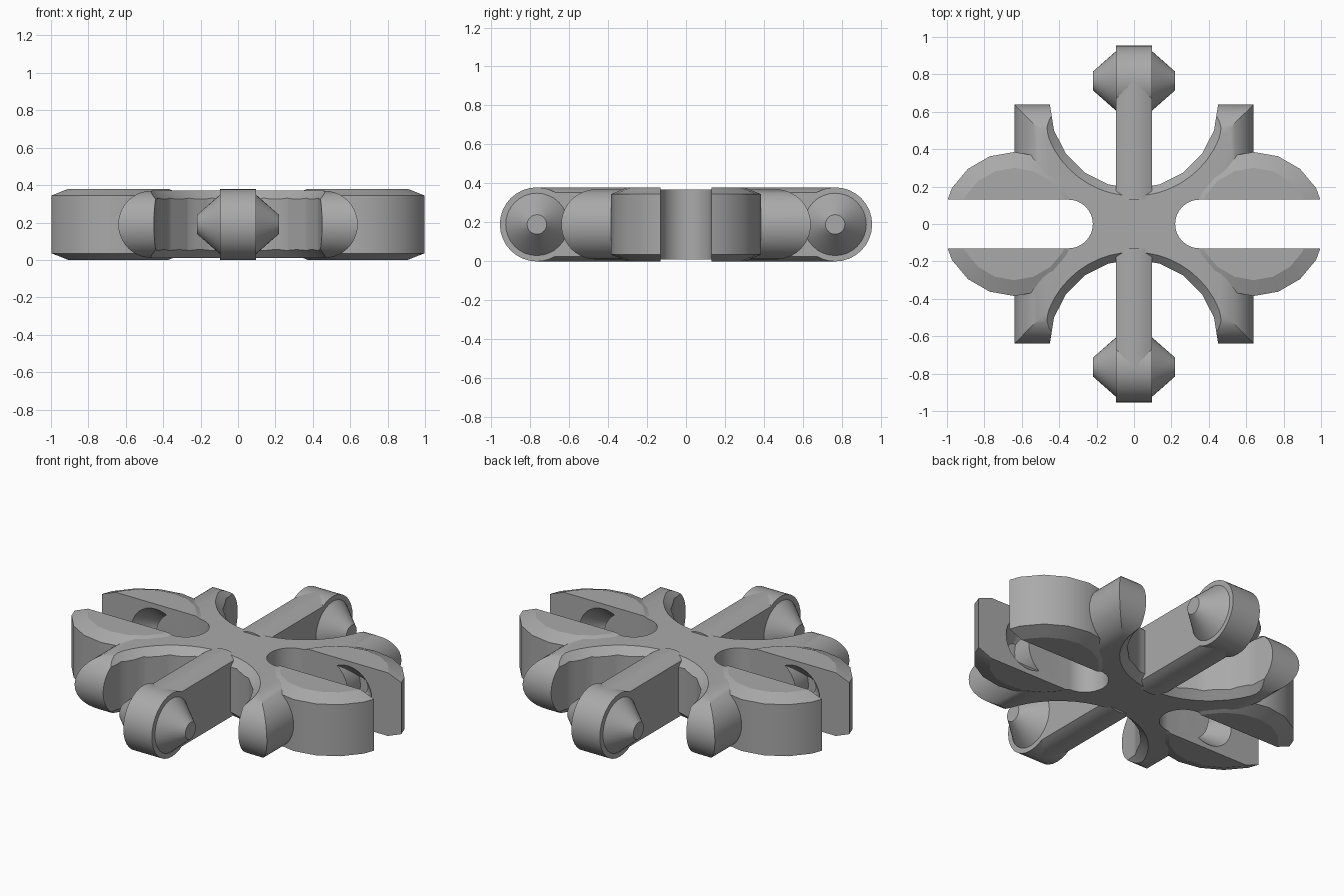
import bpy, bmesh
from math import sin, cos, pi, radians, sqrt
from mathutils import Matrix

MID = 0.19      # mid height of every part
AXES = {"z": Matrix(),
        "x": Matrix.Rotation(pi / 2, 4, "Y"),
        "y": Matrix.Rotation(-pi / 2, 4, "X")}

cube = bpy.data.objects.get("Cube")
if cube:
    bpy.data.objects.remove(cube, do_unlink=True)

grey = bpy.data.materials.new("plain grey")
grey.use_nodes = True
grey.diffuse_color = (0.4, 0.4, 0.4, 1)
grey.node_tree.nodes["Principled BSDF"].inputs["Base Color"].default_value = grey.diffuse_color


def loft(name, rings, axis, loc):
    """Skin matching closed rings of points and cap both ends."""
    bm = bmesh.new()
    loops = [[bm.verts.new(p) for p in ring] for ring in rings]
    n = len(loops[0])
    for a, b in zip(loops, loops[1:]):
        for i in range(n):
            j = (i + 1) % n
            bm.faces.new((a[i], a[j], b[j], b[i]))
    bm.faces.new(loops[0][::-1])
    bm.faces.new(loops[-1])
    bmesh.ops.transform(bm, matrix=Matrix.Translation((*loc, MID)) @ AXES[axis], verts=bm.verts)
    bmesh.ops.recalc_face_normals(bm, faces=bm.faces)
    mesh = bpy.data.meshes.new(name)
    bm.to_mesh(mesh)
    bm.free()
    mesh.materials.append(grey)
    obj = bpy.data.objects.new(name, mesh)
    bpy.context.collection.objects.link(obj)
    return obj


def lathe(name, profile, sides, axis="z", loc=(0, 0), start=0.0):
    """Turn (height, radius) pairs about an axis."""
    return loft(name, [[(r * cos(start + 2 * pi * i / sides), r * sin(start + 2 * pi * i / sides), h)
                        for i in range(sides)] for h, r in profile], axis, loc)


def prism(name, outline, low, high, axis="z", loc=(0, 0)):
    return loft(name, [[(u, v, h) for u, v in outline] for h in (low, high)], axis, loc)


def activate(obj):
    bpy.ops.object.select_all(action="DESELECT")
    obj.select_set(True)
    bpy.context.view_layer.objects.active = obj


def cut(obj, cutter):
    mod = obj.modifiers.new("cut", "BOOLEAN")
    mod.operation, mod.solver, mod.object = "DIFFERENCE", "EXACT", cutter
    activate(obj)
    bpy.ops.object.modifier_apply(modifier=mod.name)
    bpy.data.objects.remove(cutter, do_unlink=True)


def smooth(obj):
    activate(obj)
    bpy.ops.object.shade_smooth_by_angle(angle=radians(21))


def slot_cutter(s):
    """Round-ended slot opening toward side s."""
    arc = [(0.35 - 0.13 * cos(t), 0.13 * sin(t)) for t in [pi / 2 - pi * i / 16 for i in range(17)]]
    return prism("slot_cutter", [(s * x, y) for x, y in [(1.3, 0.13)] + arc + [(1.3, -0.13)]], -0.5, 0.5)


# Square frame with half-round edges
edge = [(0.18 * sin(t), (0.46 + 0.18 * cos(t)) * sqrt(2))
        for t in [-pi / 2 + pi * i / 20 for i in range(21)]]
frame = lathe("frame", edge, 4, start=pi / 4)

# Front and back scoops with flared rims, and the side slots
for s in (1, -1):
    centre = (0, s * 0.64)
    cut(frame, lathe("scoop_cutter", [(-0.5, 0.45), (0.5, 0.45)], 20, loc=centre))
    for side in (1, -1):
        flare = [(side * 0.08, 0.39), (side * 0.28, 0.59)]
        cut(frame, lathe("flare_cutter", flare, 48, loc=centre))
    cut(frame, slot_cutter(s))
smooth(frame)

for s, side, end in ((1, "left", "back"), (-1, "right", "front")):
    # Slotted disc jaw with conical sockets in its inner walls
    jaw = lathe(side + "_jaw", [(-0.19, 0.3), (-0.155, 0.385), (0.155, 0.385), (0.19, 0.3)],
                18, loc=(s * 0.64, 0), start=pi / 2)
    cut(jaw, slot_cutter(s))
    cut(jaw, lathe("socket_cutter", [(-0.25, 0.05), (-0.12, 0.17), (0.12, 0.17), (0.25, 0.05)],
                   32, "y", (s * 0.64, 0)))
    smooth(jaw)

    # Flat-sided shaft with rounded top and bottom
    arc = [radians(60 + 6 * i) for i in range(11)]
    outline = [(0.19 * cos(t), 0.19 * sin(t)) for t in arc + [t + pi for t in arc]]
    smooth(prism(end + "_shaft", outline, *sorted((s * 0.13, s * 0.765)), "y"))

    # Round pivot with a cone on each side
    pivot = [(-0.22, 0.05), (-0.095, 0.16), (-0.095, 0.19),
             (0.095, 0.19), (0.095, 0.16), (0.22, 0.05)]
    smooth(lathe(end + "_pivot", pivot, 32, "x", (0, s * 0.765)))
